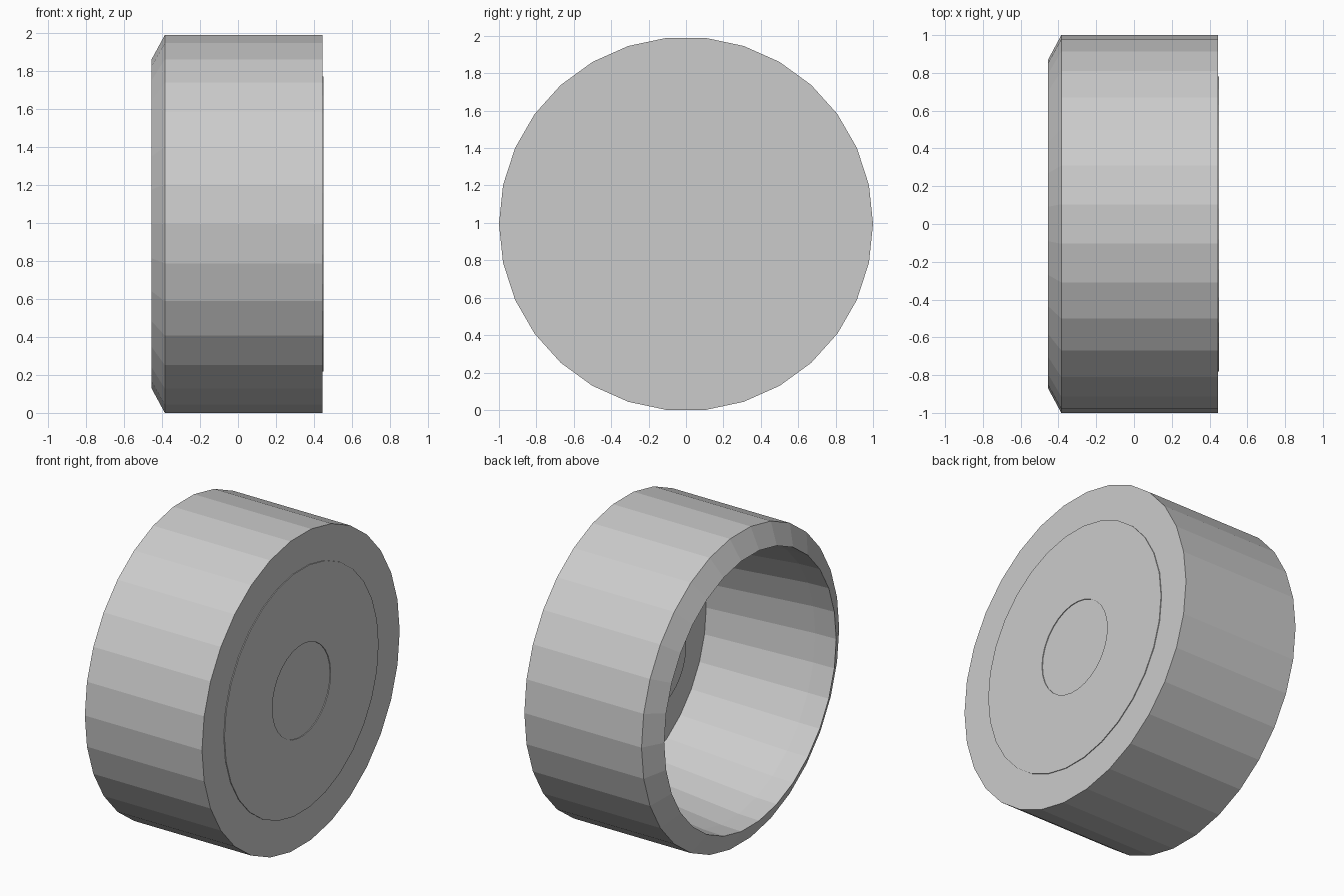
import bpy, bmesh
from math import sin, cos, tau

SIDES = 30
AXIS_Z = cos(tau / SIDES / 2)  # the wheel rests on one flat facet

cube = bpy.data.objects.get("Cube")
if cube:
    bpy.data.objects.remove(cube, do_unlink=True)

grey = bpy.data.materials.new("plain_grey")
grey.use_nodes = True
grey.diffuse_color = (0.6, 0.6, 0.6, 1)
grey.node_tree.nodes["Principled BSDF"].inputs["Base Color"].default_value = grey.diffuse_color


def lathe(name, profile, closed=False):
    """Turn a profile of (x, radius) points around the wheel axis."""
    bm = bmesh.new()
    rings = []
    for x, r in profile:
        if r == 0:
            rings.append([bm.verts.new((x, 0, AXIS_Z))] * SIDES)
        else:
            angles = [tau * i / SIDES for i in range(SIDES)]
            rings.append([bm.verts.new((x, r * cos(a), AXIS_Z + r * sin(a))) for a in angles])
    pairs = list(zip(rings, rings[1:]))
    if closed:
        pairs.append((rings[-1], rings[0]))
    for a, b in pairs:
        for i in range(SIDES):
            j = (i + 1) % SIDES
            corners = list(dict.fromkeys((a[i], a[j], b[j], b[i])))
            bm.faces.new(corners)
    bmesh.ops.recalc_face_normals(bm, faces=bm.faces)
    mesh = bpy.data.meshes.new(name)
    bm.to_mesh(mesh)
    bm.free()
    mesh.materials.append(grey)
    obj = bpy.data.objects.new(name, mesh)
    bpy.context.collection.objects.link(obj)
    return obj


# Hollow drum with a chamfered rim at the open end
lathe("wheel_drum", [(0.41, 0), (0.41, 0.79), (-0.31, 0.865), (-0.455, 0.87),
                     (-0.385, 1), (0.445, 1), (0.445, 0)])

# Thin raised ring on the closed face, leaving a round recess in the middle
lathe("face_ring", [(0.44, 0.295), (0.44, 0.78), (0.45, 0.78), (0.45, 0.295)], closed=True)

# Hub standing inside the drum
lathe("inner_hub", [(0.42, 0), (0.42, 0.295), (0.205, 0.295), (0.205, 0)])
